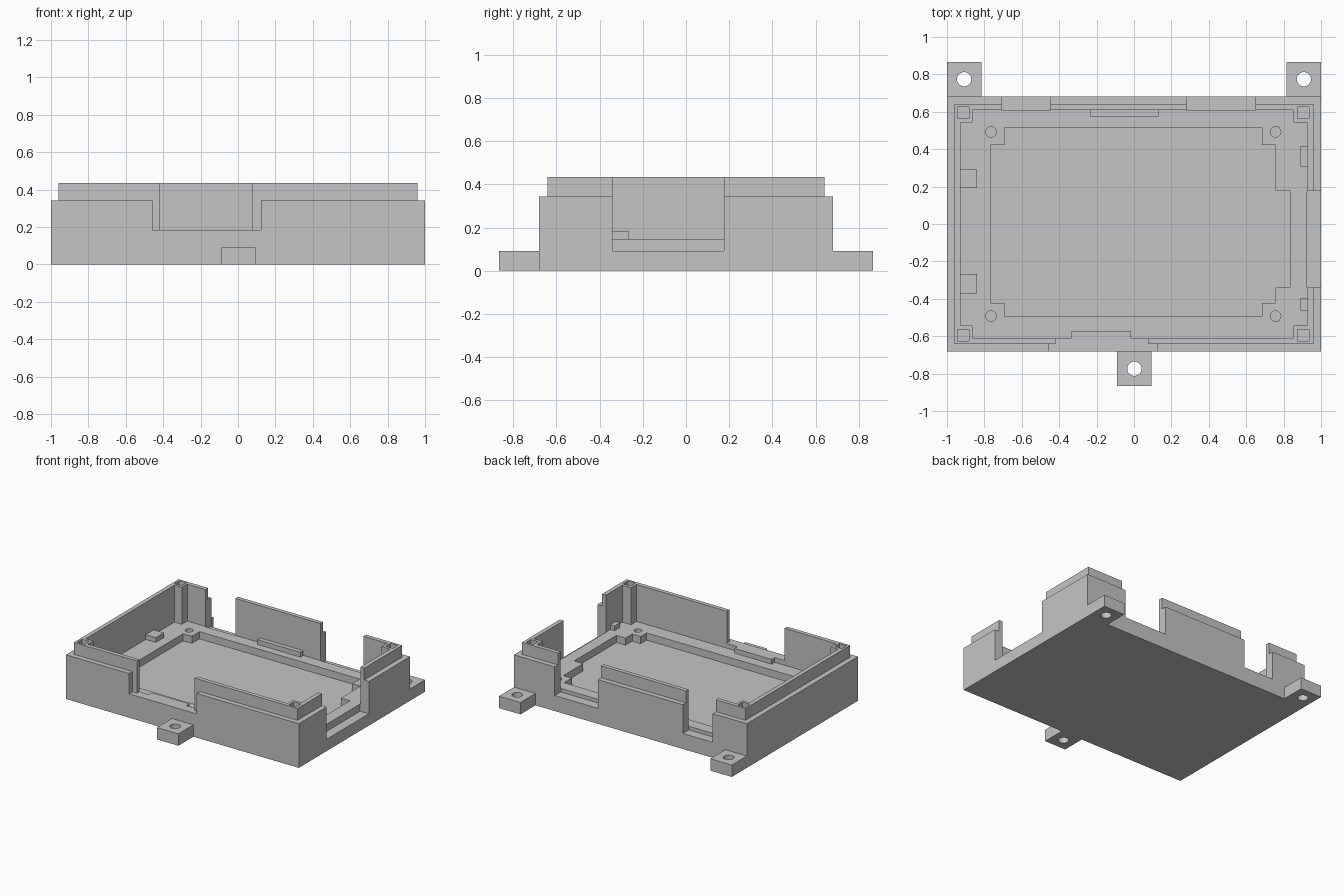
import bpy, bmesh, math

if "Cube" in bpy.data.objects:
    bpy.data.objects.remove(bpy.data.objects["Cube"])

plastic = bpy.data.materials.new("grey plastic")
plastic.diffuse_color = (0.56, 0.56, 0.56, 1)
plastic.use_nodes = True
plastic.node_tree.nodes["Principled BSDF"].inputs["Base Color"].default_value = plastic.diffuse_color


def prism(name, outline, z0, z1):
    """Vertical prism from a flat outline."""
    bm = bmesh.new()
    face = bm.faces.new([bm.verts.new((x, y, z0)) for x, y in outline])
    top = bmesh.ops.extrude_face_region(bm, geom=[face])["geom"]
    verts = [v for v in top if isinstance(v, bmesh.types.BMVert)]
    bmesh.ops.translate(bm, verts=verts, vec=(0, 0, z1 - z0))
    bmesh.ops.recalc_face_normals(bm, faces=bm.faces)
    mesh = bpy.data.meshes.new(name)
    bm.to_mesh(mesh)
    bm.free()
    mesh.materials.append(plastic)
    obj = bpy.data.objects.new(name, mesh)
    bpy.context.collection.objects.link(obj)
    return obj


def box(name, x0, x1, y0, y1, z0, z1):
    return prism(name, [(x0, y0), (x1, y0), (x1, y1), (x0, y1)], z0, z1)


def drill(name, x, y, r, z0, z1, n=32):
    ring = [(x + r * math.cos(2 * math.pi * i / n),
             y + r * math.sin(2 * math.pi * i / n)) for i in range(n)]
    return prism(name, ring, z0, z1)


def combine(target, tool, operation="DIFFERENCE"):
    """Apply a boolean and discard the tool."""
    mod = target.modifiers.new("cut", "BOOLEAN")
    mod.operation, mod.solver, mod.object = operation, "EXACT", tool
    bpy.context.view_layer.objects.active = target
    bpy.ops.object.modifier_apply(modifier=mod.name)
    bpy.data.objects.remove(tool, do_unlink=True)


LEDGE, FLOOR, SILL, TOP = 0.148, 0.092, 0.185, 0.6

# Outer shell with the thinner raised lip
shell = box("enclosure_shell", -1, 1, -0.682, 0.682, 0, 0.343)
combine(shell, box("lip", -0.96, 0.96, -0.642, 0.642, 0.1, 0.435), "UNION")

# Main cavity, its notched corners leave the corner posts
L, R, W, P = -0.927, 0.927, 0.61, 0.543
cavity = [(L, -P), (-0.863, -P), (-0.863, -W), (0.853, -W), (0.853, -P), (R, -P),
          (R, P), (0.853, P), (0.853, W), (-0.863, W), (-0.863, P), (L, P)]
combine(shell, prism("cavity", cavity, LEDGE, TOP))

# Deeper pocket inside the ledge
pocket = [(-0.767, -0.422), (-0.692, -0.422), (-0.692, -0.495), (0.685, -0.495),
          (0.685, -0.422), (0.757, -0.422), (0.757, -0.34), (0.835, -0.34),
          (0.835, 0.18), (0.757, 0.18), (0.757, 0.423), (0.685, 0.423),
          (0.685, 0.516), (-0.692, 0.516), (-0.692, 0.423), (-0.767, 0.423)]
combine(shell, prism("pocket", pocket, FLOOR, 0.3))

# Wall openings: front (stepped), right, back pair
combine(shell, box("front_outer_cut", -0.457, 0.123, -0.8, -0.642, SILL, TOP))
combine(shell, box("front_inner_cut", -0.42, 0.077, -0.66, -0.59, SILL, TOP))
combine(shell, box("right_cut", 0.925, 1.2, -0.34, 0.177, FLOOR, TOP))
combine(shell, box("back_left_cut", -0.707, -0.45, 0.608, 0.8, 0.12, TOP))
combine(shell, box("back_right_cut", 0.28, 0.65, 0.608, 0.8, 0.12, TOP))

# Square sockets in the corner posts, round screw holes in the ledge
for sy in (-1, 1):
    y = 0.595 * sy
    for x in (-0.912, 0.905):
        combine(shell, box("socket", x - 0.031, x + 0.031, y - 0.03, y + 0.03, 0.3, TOP))
    for x in (-0.764, 0.757):
        combine(shell, drill("screw_hole", x, 0.492 * sy, 0.028, FLOOR + 0.003, 0.3))

# Mounting tabs with through holes
for name, x, y in (("back_left_tab", -0.908, 0.774), ("back_right_tab", 0.908, 0.774),
                   ("front_tab", 0.002, -0.774)):
    tab = box(name, x - 0.092, x + 0.092, y - 0.092, y + 0.092, 0, 0.092)
    combine(tab, drill("tab_hole", x, y, 0.038, -0.1, 0.2))

# Small rests on the ledge
box("left_rest_front", L, -0.84, -0.372, -0.266, LEDGE, SILL)
box("left_rest_back", L, -0.84, 0.192, 0.292, LEDGE, SILL)
box("right_rest_front", 0.89, R, -0.463, -0.395, LEDGE, SILL)
box("right_rest_back", 0.89, R, 0.308, 0.417, LEDGE, SILL)
box("front_rest", -0.335, -0.015, -W, -0.573, LEDGE, SILL)
box("back_rest", -0.235, 0.133, 0.575, W, LEDGE, SILL)
